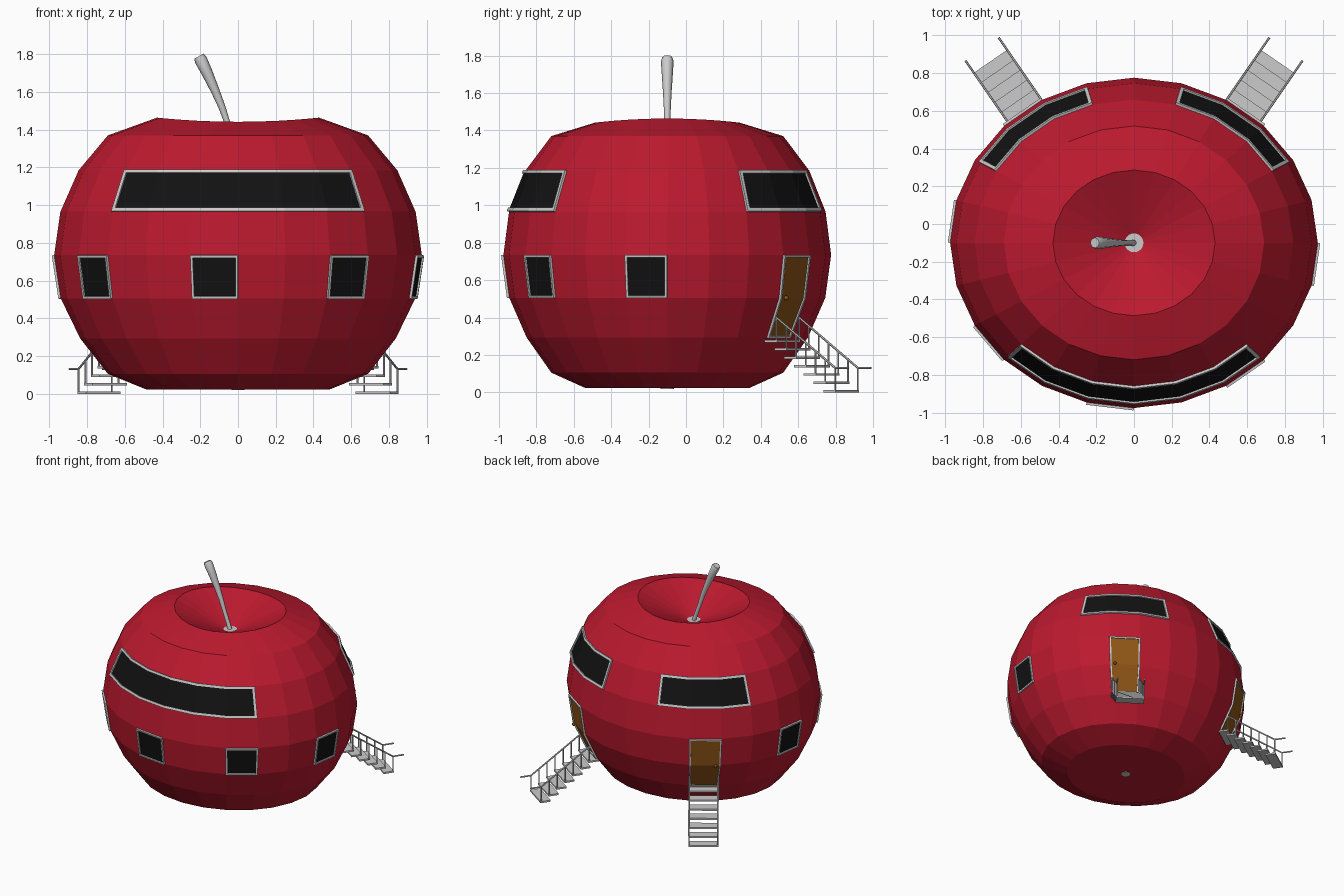
import bpy, bmesh, math
from mathutils import Vector, Matrix

if "Cube" in bpy.data.objects:
    bpy.data.objects.remove(bpy.data.objects["Cube"])

SIDES, CY, RX, RY = 24, -0.1, 0.975, 0.876
# body profile: (radius along x, z), from the underside to the funnel on top
PROFILE = [(0.035, 0.022), (0.485, 0.022), (0.69, 0.105), (0.837, 0.293), (0.94, 0.505),
           (0.975, 0.735), (0.942, 0.965), (0.845, 1.185), (0.69, 1.37), (0.43, 1.442), (0.05, 1.29)]


def material(name, rgb):
    m = bpy.data.materials.new(name)
    m.diffuse_color = (*rgb, 1)
    m.use_nodes = True
    m.node_tree.nodes["Principled BSDF"].inputs["Base Color"].default_value = m.diffuse_color
    return m


RED = material("red_skin", (0.5, 0.01, 0.028))
BLACK = material("dark_glass", (0.006, 0.006, 0.006))
BROWN = material("door_wood", (0.27, 0.09, 0.008))


def finish(name, bm, mat=None):
    me = bpy.data.meshes.new(name)
    bm.to_mesh(me)
    bm.free()
    ob = bpy.data.objects.new(name, me)
    bpy.context.collection.objects.link(ob)
    if mat:
        me.materials.append(mat)
    return ob


def skin(ring, deg):
    """Point on the body at a profile ring and an angle."""
    r, z = PROFILE[ring]
    a = math.radians(deg)
    if ring == 9:  # the rim is slightly higher at the sides
        z += 0.022 * math.cos(a) ** 2
    return Vector((r * math.cos(a), CY + r * RY / RX * math.sin(a), z))


def tube(name, points, radius, scales=None, res=1, smooth=False):
    cu = bpy.data.curves.new(name, 'CURVE')
    cu.dimensions = '3D'
    cu.bevel_depth, cu.bevel_resolution, cu.use_fill_caps = radius, res, True
    sp = cu.splines.new('POLY')
    sp.points.add(len(points) - 1)
    for i, p in enumerate(points):
        sp.points[i].co = (*p, 1)
        sp.points[i].radius = scales[i] if scales else 1
    sp.use_smooth = smooth
    ob = bpy.data.objects.new(name, cu)
    bpy.context.collection.objects.link(ob)
    return ob


# faceted body
bm = bmesh.new()
rings = [[bm.verts.new(skin(k, i * 360 / SIDES)) for i in range(SIDES)] for k in range(len(PROFILE))]
for lo, hi in zip(rings, rings[1:]):
    for i in range(SIDES):
        j = (i + 1) % SIDES
        bm.faces.new((lo[i], lo[j], hi[j], hi[i]))
finish("body", bm, RED)

# small grey discs closing both ends of the core
for name, ring in (("bottom_cap", 0), ("stem_plate", -1)):
    r, z = PROFILE[ring]
    bm = bmesh.new()
    bmesh.ops.create_cone(bm, cap_ends=True, segments=SIDES, radius1=r, radius2=r, depth=0.006,
                          matrix=Matrix.Translation((0, CY, z)))
    finish(name, bm)

# leaning stem, thicker at the tip
path = [(0, 1.28), (-0.025, 1.35), (-0.058, 1.44), (-0.085, 1.52), (-0.12, 1.605),
        (-0.165, 1.705), (-0.197, 1.77), (-0.208, 1.79)]
tube("stem", [(x, CY, z) for x, z in path], 0.034,
     [0.5, 0.45, 0.47, 0.55, 0.68, 0.88, 1.0, 0.8], 2, True)


def panel(name, start, count, ring0, ring1, border, mat):
    """Framed panel lying on whole facets of the body."""
    for part in ("frame", "panel"):
        bm = bmesh.new()
        g = [[bm.verts.new(skin(k, start + 15 * i)) for i in range(count + 1)]
             for k in range(ring0, ring1 + 1)]
        for lo, hi in zip(g, g[1:]):
            for i in range(count):
                bm.faces.new((lo[i], lo[i + 1], hi[i + 1], hi[i]))
        bm.normal_update()
        rim = bmesh.ops.inset_region(bm, faces=bm.faces[:], thickness=border,
                                     use_boundary=True, use_even_offset=True)["faces"]
        rim = set(rim)
        drop = [f for f in bm.faces if (f in rim) != (part == "frame")]
        bmesh.ops.delete(bm, geom=drop, context='FACES')
        bm.normal_update()
        for v in bm.verts:
            v.co += v.normal * 0.004
        ob = finish(f"{name}_{part}", bm, None if part == "frame" else mat)
        if part == "frame":
            mod = ob.modifiers.new("thickness", 'SOLIDIFY')
            mod.thickness, mod.offset = 0.018, 0


# small windows, long upper windows
for n, a in enumerate((-15, -60, -105, -150, -195)):
    panel(f"small_window_{n}", a, 1, 4, 5, 0.013, BLACK)
panel("front_long_window", -135, 6, 6, 7, 0.019, BLACK)
panel("back_right_long_window", 30, 3, 6, 7, 0.019, BLACK)
panel("back_left_long_window", 105, 3, 6, 7, 0.019, BLACK)

# two mirrored back entrances: door, knob, steps and railings
for side, s, start in (("right", 1, 45), ("left", -1, 120)):
    panel(f"{side}_door", start, 1, 3, 5, 0.013, BROWN)
    foot = (skin(3, start) + skin(3, start + 15)) / 2
    across = (skin(3, start + 15) - skin(3, start)).normalized() * s
    out = across.cross(Vector((0, 0, 1))) * s

    knob = skin(4, 52.5 + 75 * (s < 0)) - across * 0.078 + out * 0.012
    bm = bmesh.new()
    bmesh.ops.create_uvsphere(bm, u_segments=10, v_segments=6, radius=0.013,
                              matrix=Matrix.Translation(knob))
    finish(f"{side}_door_knob", bm, BROWN)

    bm = bmesh.new()
    rails = {-1: [], 1: []}
    basis = Matrix((across, out, (0, 0, 1))).transposed().to_4x4()
    for i in range(7):
        c = foot + out * (0.03 + 0.0635 * i)
        c.z = 0.274 - 0.0447 * i
        bmesh.ops.create_cube(bm, size=1, matrix=Matrix.Translation(c) @ basis
                              @ Matrix.Diagonal((0.222, 0.08, 0.013, 1)))
        for e in (-1, 1):
            base = c + across * 0.107 * e + out * 0.034
            top = base + Vector((0, 0, 0.125))
            rails[e].append(top)
            tube(f"{side}_railing_post_{i}_{'inner' if e > 0 else 'outer'}", (base, top), 0.005)
    bmesh.ops.recalc_face_normals(bm, faces=bm.faces[:])
    finish(f"{side}_steps", bm)
    for e, pts in rails.items():
        tube(f"{side}_handrail_{'inner' if e > 0 else 'outer'}",
             pts + [pts[-1] + out * 0.085], 0.006)
